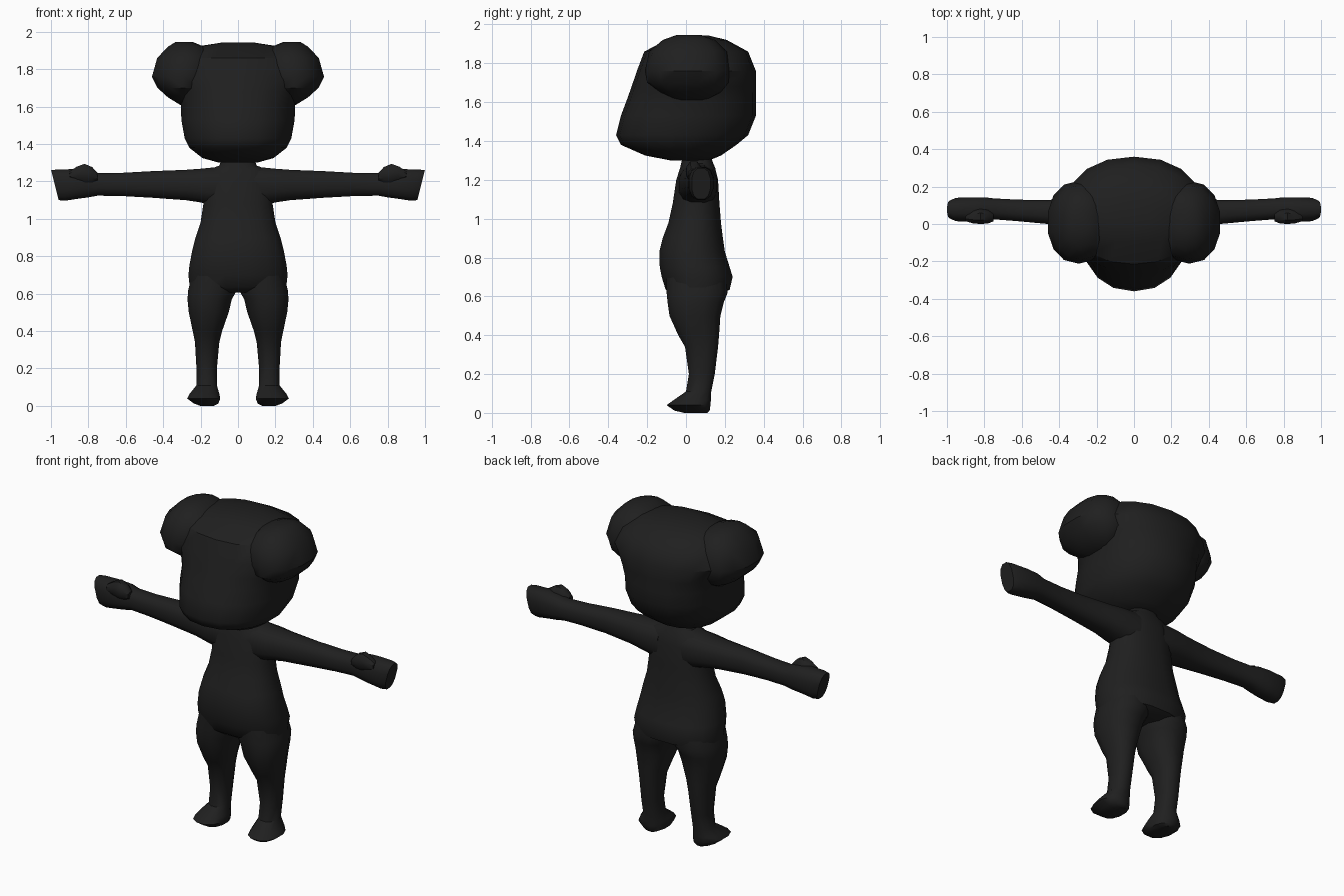
import bpy, bmesh, math

charcoal = bpy.data.materials.new("charcoal black")
charcoal.diffuse_color = (0.014, 0.014, 0.014, 1)


def spow(v, p):
    return math.copysign(abs(v) ** p, v)


def loft(name, rings, n=14, axis="z", power=0.9, mirror=False, angle=40):
    """Rings are (t, u_min, u_max, v_min, v_max[, shear]).
    axis z: t = z, u = x, v = y.  axis x: t = x, u = y, v = z."""
    angles = [2 * math.pi * (i + 0.5) / n for i in range(n)]
    cs = [spow(math.cos(a), power) for a in angles]
    sn = [spow(math.sin(a), power) for a in angles]
    bm = bmesh.new()
    loops = []
    for t, u0, u1, v0, v1, *shear in rings:
        loop = []
        for c, s in zip(cs, sn):
            # normalised so each ring reaches its full extents
            u = (u0 + u1) / 2 + (u1 - u0) / 2 * c / max(cs)
            dv = (v1 - v0) / 2 * s / max(sn)
            v = (v0 + v1) / 2 + dv
            w = t + (shear[0] * dv if shear else 0)
            loop.append(bm.verts.new((u, v, w) if axis == "z" else (w, u, v)))
        loops.append(loop)
    for a, b in zip(loops, loops[1:]):
        for i in range(n):
            j = (i + 1) % n
            bm.faces.new((a[i], a[j], b[j], b[i]))
    bm.faces.new(loops[0])
    bm.faces.new(loops[-1])
    bmesh.ops.recalc_face_normals(bm, faces=bm.faces)
    for f in bm.faces:
        f.smooth = True
    me = bpy.data.meshes.new(name)
    bm.to_mesh(me)
    bm.free()
    me.set_sharp_from_angle(angle=math.radians(angle))
    me.materials.append(charcoal)
    ob = bpy.data.objects.new(name, me)
    bpy.context.collection.objects.link(ob)
    if mirror:
        ob.modifiers.new("mirror", "MIRROR").use_mirror_merge = False
    return ob


def centred(rows):
    return [(z, -h, h, f, b) for z, h, f, b in rows]


# Head: wide cranium that slopes forward to a muzzle
loft("head", centred([
    (1.30, .10, -.08, .12), (1.325, .19, -.21, .18), (1.38, .26, -.335, .26),
    (1.43, .285, -.36, .32), (1.53, .303, -.335, .36), (1.61, .305, -.305, .36),
    (1.68, .33, -.28, .36), (1.76, .37, -.253, .36), (1.86, .33, -.215, .32),
    (1.92, .23, -.10, .21), (1.942, .09, -.02, .12)]), n=18, power=.9)

# Ears: rounded lobes on the upper sides of the head
loft("ears", [
    (1.61, .25, .31, -.05, .11), (1.65, .20, .375, -.13, .18),
    (1.70, .16, .43, -.20, .22), (1.76, .13, .46, -.212, .23),
    (1.86, .13, .432, -.19, .21), (1.92, .18, .375, -.12, .15),
    (1.945, .24, .335, -.05, .08)], n=14, power=.9, mirror=True)

# Torso with belly at the front and seat at the back
loft("torso", centred([
    (.605, .19, -.06, .17), (.635, .258, -.105, .225), (.70, .265, -.125, .24),
    (.75, .26, -.135, .225), (.83, .245, -.137, .20), (.90, .227, -.12, .19),
    (.98, .20, -.09, .18), (1.08, .185, -.068, .172), (1.20, .185, -.05, .165),
    (1.262, .16, -.03, .15), (1.285, .10, -.025, .14), (1.34, .08, -.01, .12)]),
    n=16, power=.85)

# Legs, ankles and feet with the toes forward
loft("legs", [
    (0, .13, .20, -.01, .11), (.012, .105, .235, -.06, .122),
    (.04, .095, .272, -.10, .126), (.065, .10, .258, -.065, .128),
    (.11, .113, .222, .0, .13), (.20, .113, .222, .015, .148),
    (.34, .10, .23, -.005, .165), (.40, .085, .242, -.04, .17),
    (.50, .05, .263, -.085, .177), (.57, .033, .27, -.095, .195),
    (.62, .005, .266, -.10, .215), (.72, .0, .24, -.10, .20)],
    n=12, power=.88, mirror=True)

# Arms stretched sideways, ending in blunt slanted fists
loft("arms", [
    (.08, -.04, .16, 1.06, 1.28), (.20, -.035, .158, 1.088, 1.268),
    (.28, -.02, .145, 1.10, 1.262), (.46, .0, .128, 1.113, 1.255),
    (.62, .015, .13, 1.122, 1.246), (.75, .025, .137, 1.124, 1.245),
    (.80, .018, .143, 1.115, 1.26), (.86, .012, .143, 1.108, 1.266, .1),
    (.945, .015, .14, 1.097, 1.264, .25), (.979, .03, .125, 1.10, 1.26, .25)],
    n=12, axis="x", power=.8, mirror=True)

# Thumbs resting along the upper front edge of the fists
loft("thumbs", [
    (.75, .015, .06, 1.205, 1.245), (.78, .003, .075, 1.195, 1.277),
    (.82, .0, .08, 1.19, 1.294), (.86, .003, .075, 1.20, 1.28),
    (.90, .015, .06, 1.215, 1.255)], n=8, axis="x", mirror=True)
